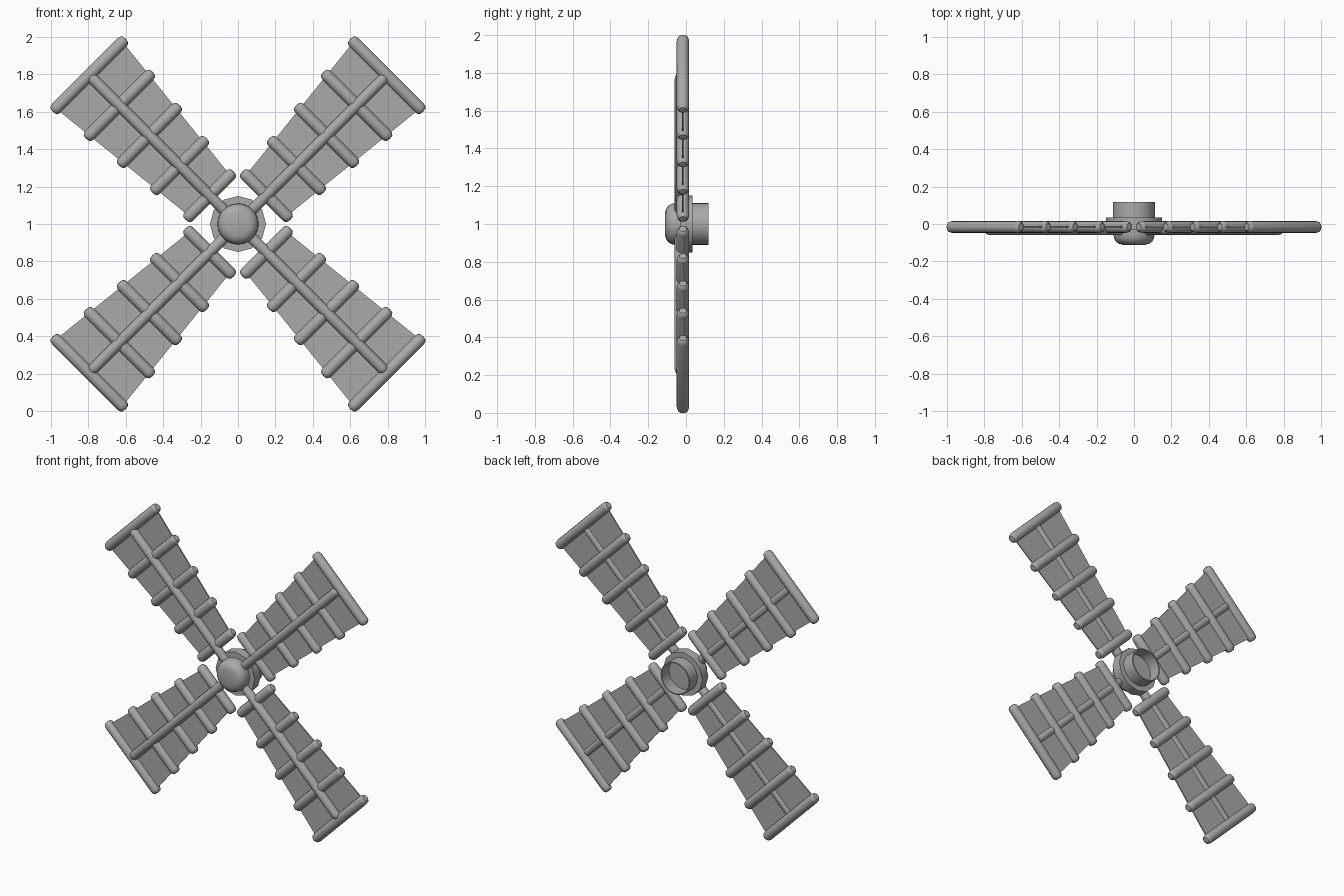
import bpy
import bmesh
from math import pi, radians
from mathutils import Matrix, Vector

if "Cube" in bpy.data.objects:
    bpy.data.objects.remove(bpy.data.objects["Cube"])

grey = bpy.data.materials.new("plain grey")
grey.use_nodes = True
colour = (0.4, 0.4, 0.4, 1)
grey.diffuse_color = colour
grey.node_tree.nodes["Principled BSDF"].inputs["Base Color"].default_value = colour

HUB = Vector((0, 0, 1))
SAIL_Y = -0.016


def finish(name, bm, matrix):
    """Turn a bmesh into a named, smooth-shaded object."""
    bmesh.ops.recalc_face_normals(bm, faces=bm.faces)
    mesh = bpy.data.meshes.new(name)
    bm.to_mesh(mesh)
    bm.free()
    mesh.materials.append(grey)
    obj = bpy.data.objects.new(name, mesh)
    bpy.context.collection.objects.link(obj)
    obj.matrix_world = matrix
    bpy.ops.object.select_all(action='DESELECT')
    obj.select_set(True)
    bpy.context.view_layer.objects.active = obj
    bpy.ops.object.shade_smooth_by_angle(angle=radians(35))
    return obj


def lathe(name, profile, sides, matrix):
    """Spin (radius, height) points about local z."""
    bm = bmesh.new()
    verts = [bm.verts.new((r, 0, h)) for r, h in profile]
    edges = [bm.edges.new(pair) for pair in zip(verts, verts[1:])]
    bmesh.ops.spin(bm, geom=verts + edges, axis=(0, 0, 1), cent=(0, 0, 0),
                   steps=sides, angle=2 * pi)
    bmesh.ops.remove_doubles(bm, verts=bm.verts, dist=0.0001)
    return finish(name, bm, matrix)


def rod(name, radius, low, high, matrix):
    """Round bar with softened ends along local z."""
    ends = [(0, 0), (0.6, 0.08), (0.9, 0.4), (1, 0.9)]
    profile = [(radius * r, low + radius * h) for r, h in ends]
    profile += [(radius * r, high - radius * h) for r, h in reversed(ends)]
    return lathe(name, profile, 12, matrix)


# Hub: domed cap, flange and hollow rear socket, all along y
axle = Matrix.Translation(HUB) @ Matrix.Rotation(-pi / 2, 4, 'X')
lathe("hub_cap", [(0, -0.112), (0.06, -0.111), (0.082, -0.105), (0.098, -0.092),
                  (0.107, -0.075), (0.11, -0.055), (0.11, 0), (0, 0)], 24, axle)
lathe("hub_flange", [(0, -0.03), (0.15, -0.03), (0.15, 0.035), (0, 0.035)], 12, axle)
lathe("hub_socket", [(0.112, 0), (0.112, 0.118), (0.104, 0.118), (0.104, 0.037),
                     (0, 0.037)], 24, axle)

# Sails: four identical arms, each with spar, cloth and five cross bars
inner, outer = 0.215, 1.125
for i in range(4):
    arm = (Matrix.Translation(HUB) @ Matrix.Rotation(pi / 4 + i * pi / 2, 4, 'Y')
           @ Matrix.Translation((0, SAIL_Y, 0)))

    rod(f"spar_{i + 1}", 0.03, 0.02, 1.115, arm @ Matrix.Translation((0, -0.014, 0)))

    bm = bmesh.new()
    bmesh.ops.create_cube(bm, size=1)
    for v in bm.verts:
        top = v.co.z > 0
        half = 0.252 if top else 0.155
        v.co = (half * (1 if v.co.x > 0 else -1), v.co.y * 0.008,
                outer if top else inner)
    finish(f"sail_cloth_{i + 1}", bm, arm)

    for k in range(5):
        t = k / 4
        half = 0.182 + 0.093 * t
        place = (arm @ Matrix.Translation((0, 0, inner + (outer - inner) * t))
                 @ Matrix.Rotation(pi / 2, 4, 'Y'))
        rod(f"cross_bar_{i + 1}_{k + 1}", 0.033, -half, half, place)
